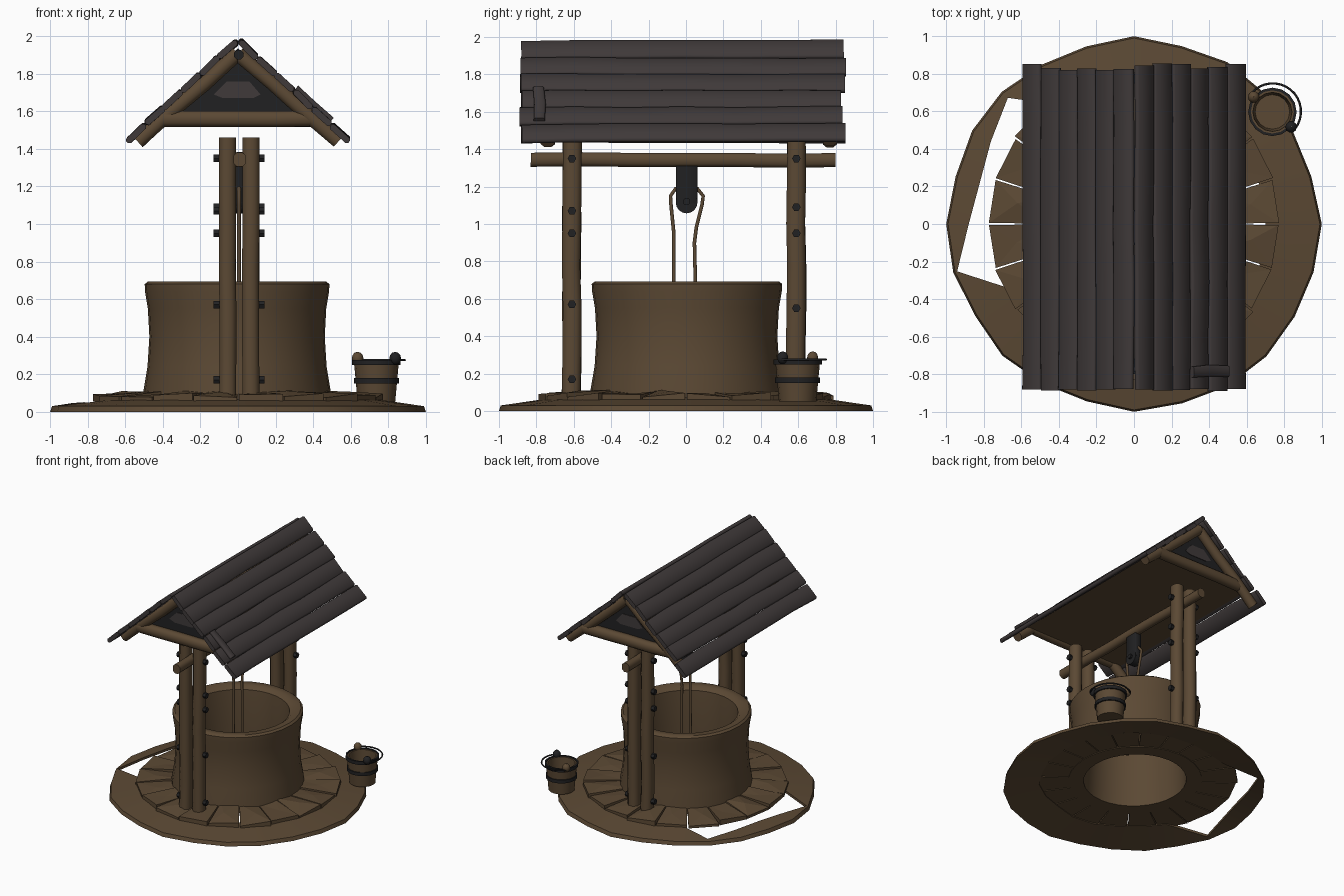
import bpy, bmesh, math, random
from mathutils import Vector

if "Cube" in bpy.data.objects:
    bpy.data.objects.remove(bpy.data.objects["Cube"])
random.seed(4)


def material(name, rgb):
    m = bpy.data.materials.new(name)
    m.diffuse_color = (*rgb, 1)
    m.use_nodes = True
    m.node_tree.nodes["Principled BSDF"].inputs["Base Color"].default_value = m.diffuse_color
    return m


WOOD = material("brown wood and stone", (0.105, 0.066, 0.034))
ROOF = material("dark roof boards", (0.050, 0.0415, 0.0415))
IRON = material("black iron", (0.015, 0.015, 0.016))


def make(name, verts, faces, mat, angle=40):
    me = bpy.data.meshes.new(name)
    me.from_pydata([tuple(v) for v in verts], [], faces)
    bm = bmesh.new()
    bm.from_mesh(me)
    bmesh.ops.recalc_face_normals(bm, faces=bm.faces)
    bm.to_mesh(me)
    bm.free()
    me.materials.append(mat)
    if angle:
        me.shade_smooth()
        me.set_sharp_from_angle(angle=math.radians(angle))
    ob = bpy.data.objects.new(name, me)
    bpy.context.collection.objects.link(ob)
    return ob


def beam(name, a, b, w, h, mat, up=(0, 0, 1), segs=4, jit=0.005, cut=0.28):
    """Slightly crooked rounded timber from a to b: w across, h along up."""
    a, b, up = Vector(a), Vector(b), Vector(up)
    d = (b - a).normalized()
    s = up.cross(d).normalized()
    u = d.cross(s)
    c = cut * min(w, h)
    x, y = w / 2, h / 2
    sec = [(x, y - c), (x - c, y), (c - x, y), (-x, y - c),
           (-x, c - y), (c - x, -y), (x - c, -y), (x, c - y)]
    verts, faces = [], []
    for i in range(segs + 1):
        off = s * random.uniform(-jit, jit) + u * random.uniform(-jit, jit) * 0.5
        k = 1 + random.uniform(-jit, jit) * 8
        p = a.lerp(b, i / segs) + off
        verts += [p + s * q * k + u * r for q, r in sec]
    for i in range(segs):
        for j in range(8):
            n = (j + 1) % 8
            faces.append((i * 8 + j, i * 8 + n, i * 8 + 8 + n, i * 8 + 8 + j))
    faces += [tuple(range(8)), tuple(range(segs * 8, segs * 8 + 8))]
    return make(name, verts, faces, mat, 65)


def lathe(name, prof, n, mat, loc=(0, 0, 0), closed=True, sy=1):
    m = len(prof)
    verts = [(loc[0] + r * math.cos(2 * math.pi * i / n),
              loc[1] + r * sy * math.sin(2 * math.pi * i / n), loc[2] + z)
             for i in range(n) for r, z in prof]
    faces = [(i * m + j, i * m + (j + 1) % m, (i + 1) % n * m + (j + 1) % m, (i + 1) % n * m + j)
             for i in range(n) for j in range(m if closed else m - 1)]
    return make(name, verts, faces, mat)


def cyl_x(name, loc, r, depth, n, mat):
    """Cylinder lying along x."""
    x, y, z = loc
    ring = [(y + r * math.cos(2 * math.pi * i / n), z + r * math.sin(2 * math.pi * i / n)) for i in range(n)]
    verts = [(x + e * depth / 2, *p) for e in (-1, 1) for p in ring]
    faces = [(i, (i + 1) % n, n + (i + 1) % n, n + i) for i in range(n)]
    faces += [tuple(range(n)), tuple(range(n, 2 * n))]
    return make(name, verts, faces, mat)


def tube(name, pts, r, mat):
    cu = bpy.data.curves.new(name, 'CURVE')
    cu.dimensions = '3D'
    cu.bevel_depth, cu.bevel_resolution, cu.use_fill_caps = r, 1, True
    sp = cu.splines.new('POLY')
    sp.points.add(len(pts) - 1)
    for p, q in zip(sp.points, pts):
        p.co = (*q, 1)
    cu.materials.append(mat)
    ob = bpy.data.objects.new(name, cu)
    bpy.context.collection.objects.link(ob)


# ground skirt: sloped ring with a broken sliver on the left
broken = {135: 0.95, 150: 0.88, 165: 0.85, 180: 0.88, 195: 0.975}
verts, faces = [], []
N = 24
for i in range(N):
    deg = i * 15
    t = math.radians(deg)
    out = 1.0 if deg % 90 == 0 else random.uniform(0.975, 1.0)
    inn = broken.get(deg, 0.71 + random.uniform(-0.02, 0.02))
    zt = 0.03 + (1 - inn) * 0.14
    for r, z in ((out, 0), (out - 0.01, 0.03), (inn, zt), (inn, zt - 0.02)):
        verts.append((r * math.cos(t), r * math.sin(t), z))
for i in range(N):
    k = (i + 1) % N
    faces += [(i * 4 + j, i * 4 + (j + 1) % 4, k * 4 + (j + 1) % 4, k * 4 + j) for j in range(4)]
make("ground_skirt", verts, faces, WOOD, 30)

# paving stones: uneven wedges with thin gaps
S = 20
for i in range(S):
    a0, a1 = 2 * math.pi * (i + 0.02) / S, 2 * math.pi * (i + 0.98) / S
    ro = random.uniform(0.77, 0.79)
    corners = [(0.46, a0), (ro, a0), (ro, a1), (0.46, a1)]
    top = [(r * math.cos(t), r * math.sin(t), (0.105 if r < 0.5 else 0.09) + random.uniform(-0.016, 0.01))
           for r, t in corners]
    low = [(x, y, 0.055) for x, y, z in top]
    am = (a0 + a1) / 2 + random.uniform(-0.04, 0.04)
    mid = (0.63 * math.cos(am), 0.63 * math.sin(am), 0.1 + random.uniform(-0.01, 0.01))
    fs = [(3, 2, 1, 0)] + [(j, (j + 1) % 4, 4 + (j + 1) % 4, 4 + j) for j in range(4)]
    fs += [(4 + j, 4 + (j + 1) % 4, 8) for j in range(4)]
    make("paving_stone", low + top + [mid], fs, WOOD, 0)

# well wall
lathe("well_wall", [(0.5, 0.05), (0.497, 0.12), (0.477, 0.24), (0.467, 0.4), (0.475, 0.55), (0.49, 0.64),
                    (0.492, 0.68), (0.475, 0.693), (0.42, 0.69), (0.39, 0.665), (0.37, 0.4), (0.385, 0.05)],
      32, WOOD, (-0.005, 0.005, 0), sy=1.035)

# paired posts with bolts
for y, zs in ((-0.61, (1.35, 1.07, 0.95, 0.57, 0.17)), (0.59, (1.35, 1.09, 0.95, 0.55, 0.17))):
    for x in (-0.055, 0.068):
        beam("post", (x, y, 0.09), (x, y, 1.46), 0.1, 0.09, WOOD, up=(1, 0, 0), segs=6)
    for z in zs:
        for x in (-0.112, 0.122):
            cyl_x("bolt", (x, y, z), 0.023, 0.036, 6, IRON)

# cross beam, pulley and rope
beam("cross_beam", (0.005, -0.83, 1.345), (0.005, 0.8, 1.34), 0.065, 0.075, WOOD, segs=6)
beam("pulley_bracket", (0.005, 0.003, 1.31), (0.005, 0.003, 1.11), 0.115, 0.06, IRON, up=(1, 0, 0), segs=1, jit=0, cut=0.1)
cyl_x("pulley_wheel", (0.005, 0.003, 1.115), 0.058, 0.06, 16, IRON)
cyl_x("pulley_pin", (0.005, 0.003, 1.12), 0.02, 0.09, 8, IRON)
tube("rope", [(0.005, y, z) for y, z in
              ((-0.07, 0.3), (-0.065, 0.7), (-0.065, 0.95), (-0.08, 1.1), (-0.083, 1.15), (-0.055, 1.19), (0, 1.2),
               (0.06, 1.19), (0.092, 1.15), (0.085, 1.1), (0.055, 0.98), (0.045, 0.9), (0.05, 0.7), (0.045, 0.3))],
     0.011, WOOD)

# roof core: ceiling and dark gable ends
pts = [(-0.46, 1.535), (0.46, 1.535), (0, 1.935)]
core = make("roof_core", [(x, y, z) for y in (-0.72, 0.75) for x, z in pts],
            [(0, 1, 2), (3, 4, 5), (0, 1, 4, 3), (1, 2, 5, 4), (2, 0, 3, 5)], WOOD, 0)
core.data.materials.append(IRON)
for p in core.data.polygons:
    p.material_index = int(abs(p.normal.y) > 0.9)

# gable frames and pale gable patches
for y, e in ((-0.74, -1), (0.77, 1)):
    for s in (-1, 1):
        beam("rafter", (0, y, 1.905), (s * 0.535, y, 1.44), 0.075, 0.075, WOOD, up=(0, 1, 0), segs=3)
    beam("tie_beam", (-0.4, y, 1.56), (0.4, y, 1.56), 0.075, 0.085, WOOD)
    yp = y - e * 0.018
    hexa = [(-0.13, 1.69), (-0.08, 1.67), (0.08, 1.67), (0.12, 1.69), (0.06, 1.76), (-0.06, 1.76)]
    make("gable_patch", [(x, yp + q, z) for q in (-0.003, 0.003) for x, z in hexa],
         [tuple(range(6)), tuple(range(6, 12))] + [(i, (i + 1) % 6, 6 + (i + 1) % 6, 6 + i) for i in range(6)],
         ROOF, 0)
beam("ridge_pole", (0, -0.8, 1.9), (0, 0.8, 1.9), 0.05, 0.05, IRON)

# roof boards on both slopes
for s in (-1, 1):
    for i in range(6):
        t = (i + 0.5) / 6
        x, z = 0.005 + 0.585 * t, 1.975 - 0.535 * t
        tilt = 0.655 + random.uniform(0.0, 0.12)
        beam("roof_board", (s * x, -0.885 + random.uniform(-0.005, 0.008), z),
             (s * x, 0.835 + random.uniform(-0.015, 0.02), z + random.uniform(-0.006, 0.006)),
             0.132, 0.034, ROOF, up=(s * tilt, 0, 0.756), segs=6, jit=0.004, cut=0.3)
beam("repair_batten", (0.31, -0.785, 1.725), (0.5, -0.785, 1.555), 0.06, 0.03, ROOF, up=(0.655, 0, 0.756), segs=2)

# bucket with iron bands
B = (0.737, 0.597, 0)
lathe("bucket", [(0.001, 0.05), (0.1, 0.05), (0.108, 0.14), (0.12, 0.27), (0.104, 0.27), (0.092, 0.09), (0.001, 0.09)],
      16, WOOD, B, closed=False)
for z, r in ((0.165, 0.112), (0.262, 0.121)):
    lathe("bucket_band", [(r - 0.006, z - 0.014), (r + 0.008, z - 0.014), (r + 0.008, z + 0.014), (r - 0.006, z + 0.014)],
          16, IRON, B)

# bucket knobs and the fallen handle
for s, mat in ((-1, WOOD), (1, IRON)):
    kx, ky = B[0] + s * 0.1, B[1] - s * 0.08
    prof = [(0.001 + 0.03 * math.sin(math.pi * j / 6), -0.034 * math.cos(math.pi * j / 6)) for j in range(7)]
    lathe("bucket_knob", prof, 10, mat, (kx, ky, 0.285), closed=False)
start = math.atan2(-0.08, 0.1)
tube("bucket_handle", [(B[0] + 0.15 * math.cos(start + math.pi * j / 16) + 0.002,
                        B[1] + 0.15 * math.sin(start + math.pi * j / 16) + 0.002, 0.275) for j in range(17)],
     0.006, IRON)
